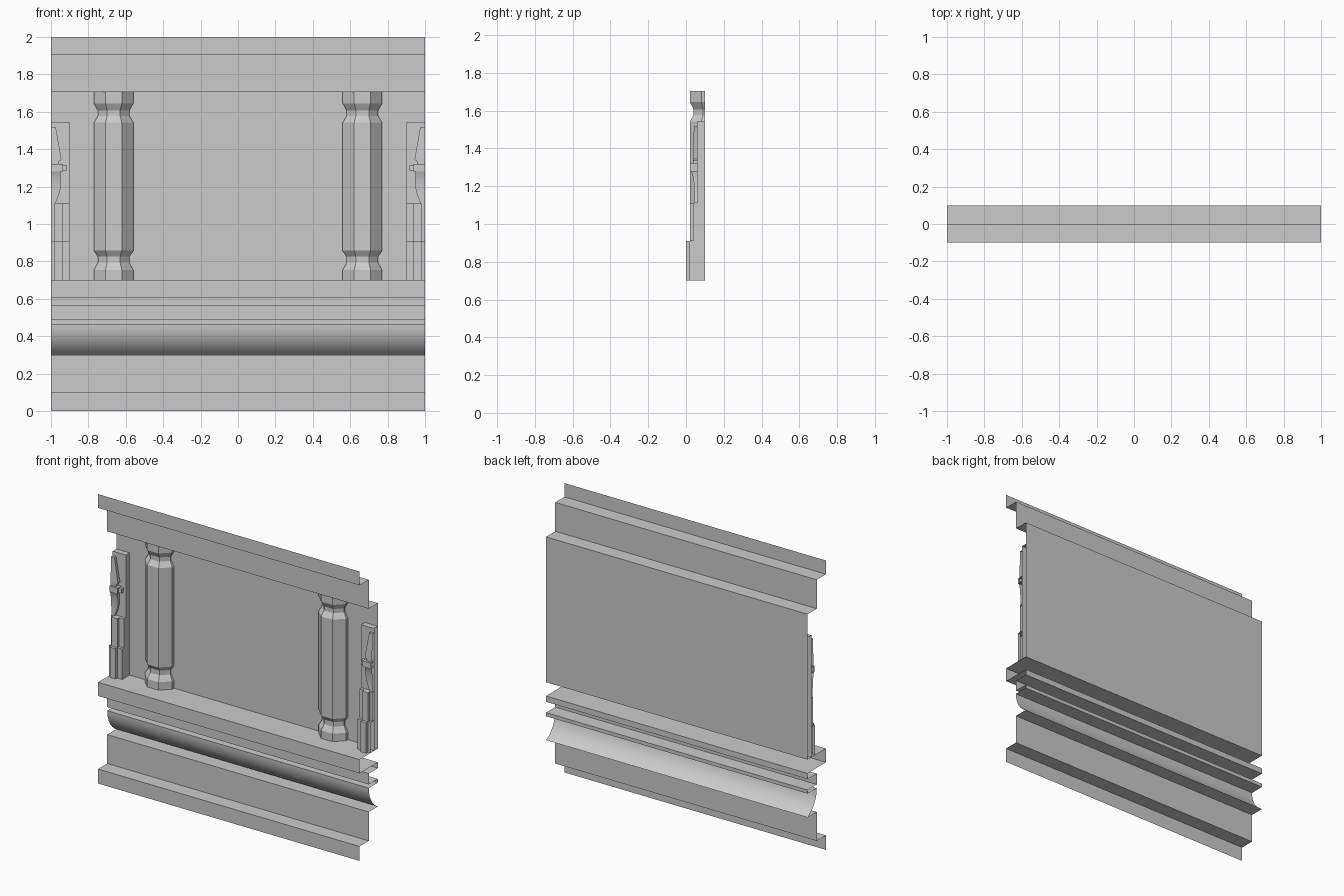
import bpy
import bmesh
from math import sin, cos, radians

cube = bpy.data.objects.get("Cube")
if cube:
    bpy.data.objects.remove(cube)

stone = bpy.data.materials.new("plain grey stone")
stone.use_nodes = True
GREY = (0.6, 0.6, 0.6, 1)
stone.diffuse_color = GREY
stone.node_tree.nodes["Principled BSDF"].inputs["Base Color"].default_value = GREY


def skin(name, rows, mirrored=False, smooth=False):
    """Skin a list of equal-length point rows, ordered top to bottom."""
    bm = bmesh.new()
    grid = []
    for row in rows:
        if mirrored:
            row = [(-x, y, z) for x, y, z in reversed(row)]
        grid.append([bm.verts.new(p) for p in row])
    for upper, lower in zip(grid, grid[1:]):
        for i in range(len(upper) - 1):
            bm.faces.new((upper[i], lower[i], lower[i + 1], upper[i + 1]))
    bmesh.ops.remove_doubles(bm, verts=bm.verts, dist=1e-5)
    mesh = bpy.data.meshes.new(name)
    bm.to_mesh(mesh)
    bm.free()
    mesh.materials.append(stone)
    obj = bpy.data.objects.new(name, mesh)
    bpy.context.collection.objects.link(obj)
    if smooth:
        bpy.ops.object.select_all(action="DESELECT")
        obj.select_set(True)
        bpy.context.view_layer.objects.active = obj
        bpy.ops.object.shade_smooth_by_angle(angle=radians(30))
    return obj


def at_height(outline, z):
    return [(x, y, z) for x, y in outline]


def block(name, outline, low, high, back, mirrored, under=False):
    """Upright open-backed block with a top cap and optional underside."""
    cap = [(x, back) for x, y in outline]
    rows = [at_height(cap, high), at_height(outline, high), at_height(outline, low)]
    if under:
        rows.append(at_height(cap, low))
    return skin(name, rows, mirrored)


# Moulded wall sheet: one open profile swept along x
FRONT, MID, BACK = -0.1, 0.0, 0.1
profile = [(FRONT, 2.0), (FRONT, 1.905), (MID, 1.905), (MID, 1.705),
           (BACK, 1.705), (BACK, 0.7), (FRONT, 0.7), (FRONT, 0.605),
           (BACK, 0.605), (BACK, 0.565), (MID, 0.565), (MID, 0.49),
           (BACK, 0.49), (BACK, 0.465)]
radius, sweep, steps = 0.187, radians(62), 12
for i in range(steps + 1):
    a = sweep * i / steps
    profile.append((radius * (1 - cos(a)), 0.465 - radius * sin(a)))
profile[-1] = (BACK, 0.3)
profile += [(MID, 0.3), (MID, 0.1), (FRONT, 0.1), (FRONT, 0.0)]
skin("wall_panel", [[(-1, y, z), (1, y, z)] for y, z in profile], smooth=True)


# Faceted half columns with pinched necks
def column_ring(cx, z, s):
    flat, wide, axis = 0.0435 * s, 0.105 * s, 0.125
    half = [(wide, BACK), (wide, axis - flat), (flat, axis - wide)]
    left = [(cx - x, y, z) for x, y in half]
    right = [(cx + x, y, z) for x, y in reversed(half)]
    return left + right


NECK = 0.8
column = [(1.705, 1), (1.645, 1), (1.607, NECK), (1.578, NECK), (1.543, 1),
          (0.857, 1), (0.825, NECK), (0.793, NECK), (0.755, 1), (0.7, 1)]
for side, cx in (("right", -0.665), ("left", 0.665)):
    skin(side + "_column", [column_ring(cx, z, s) for z, s in column])


# Half ornaments on the two outer edges
def ribbed(y):
    """Plinth outline with one raised rib."""
    return [(0.9, 0.06), (0.9, y + 0.02), (0.937, y + 0.02), (0.937, y),
            (0.98, y), (0.98, y + 0.02), (1, y + 0.02)]


def slab(x, y, back=0.06):
    return [(x, back), (x, y), (1, y)]


finial = [(1.515, 0.974, 0.06), (1.515, 0.974, 0.042), (1.345, 0.944, 0.036),
          (1.335, 0.957, 0.036), (1.32, 0.957, 0.036)]
stem = [(1.28, 0.949, 0.027), (1.265, 0.948, 0.033), (1.24, 0.947, 0.039),
        (1.2, 0.948, 0.043), (1.165, 0.955, 0.044), (1.14, 0.964, 0.044),
        (1.11, 0.976, 0.044)]
for side, mirrored in (("left", False), ("right", True)):
    block(side + "_backing_strip", slab(0.9, 0.06, BACK), 0.7, 1.545, BACK, mirrored)
    block(side + "_lower_plinth", ribbed(0.0), 0.7, 0.91, 0.06, mirrored)
    block(side + "_upper_plinth", ribbed(0.02), 0.91, 1.11, 0.06, mirrored)
    block(side + "_collar", slab(0.936, 0.022), 1.28, 1.32, 0.06, mirrored, True)
    block(side + "_collar_bar", slab(0.916, 0.034), 1.285, 1.315, 0.06, mirrored, True)
    skin(side + "_finial", [at_height(slab(x, y), z) for z, x, y in finial], mirrored)
    skin(side + "_stem", [at_height(slab(x, y), z) for z, x, y in stem], mirrored, True)
